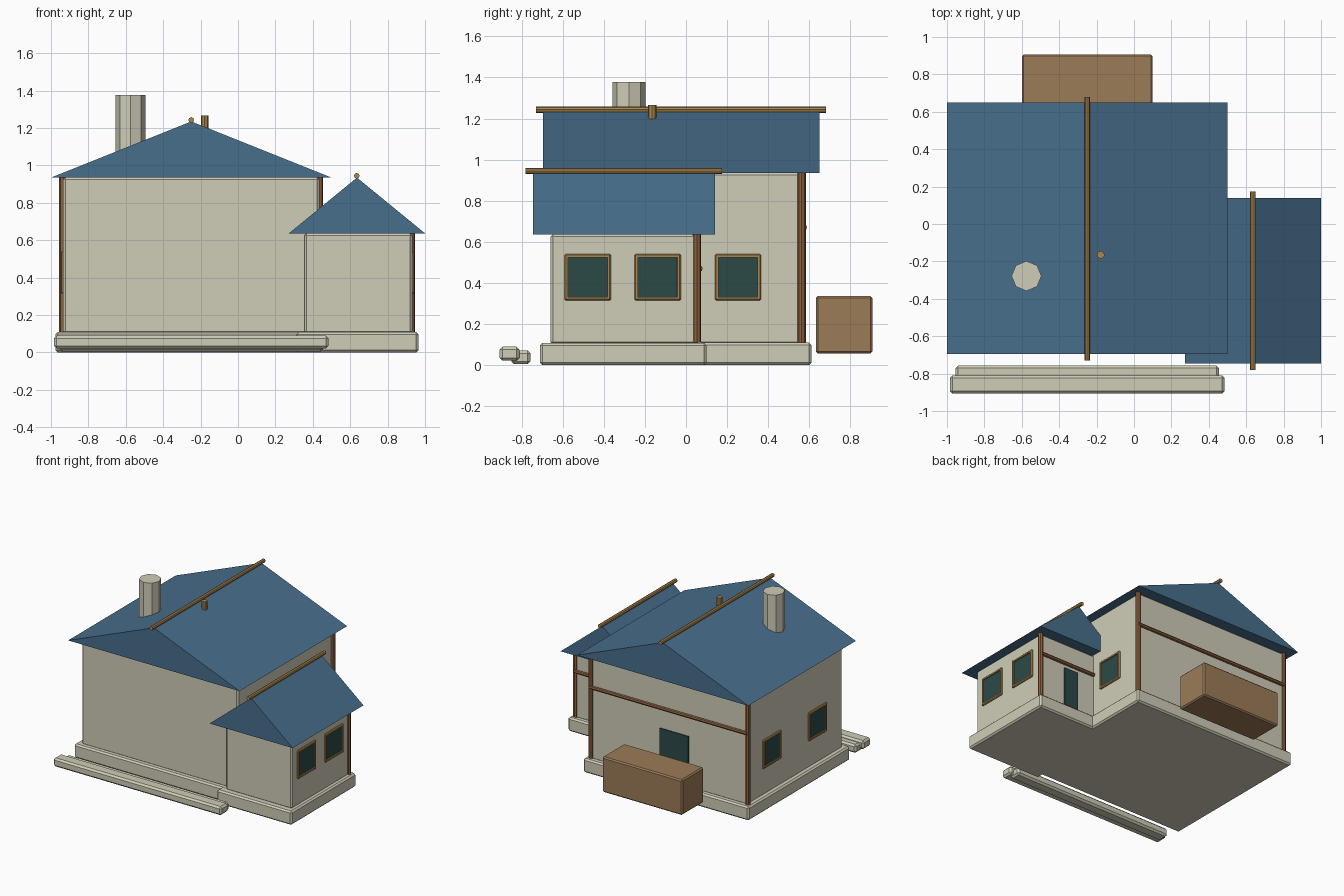
import bpy, bmesh
from mathutils import Vector

cube = bpy.data.objects.get("Cube")
if cube:
    bpy.data.objects.remove(cube, do_unlink=True)


def material(name, r, g, b):
    color = [(c / 255) ** 2.2 for c in (r, g, b)] + [1]
    m = bpy.data.materials.new(name)
    m.use_nodes = True
    m.diffuse_color = color
    m.node_tree.nodes["Principled BSDF"].inputs["Base Color"].default_value = color
    return m


CREAM = material("cream plaster", 206, 203, 182)
BLUE = material("blue roof", 73, 110, 139)
CRATE = material("crate brown", 155, 123, 89)
POST = material("dark timber", 140, 97, 65)
TRIM = material("golden timber", 168, 133, 80)
GLASS = material("dark teal", 47, 74, 72)


def finish(name, bm, *mats):
    bmesh.ops.recalc_face_normals(bm, faces=bm.faces)
    mesh = bpy.data.meshes.new(name)
    bm.to_mesh(mesh)
    bm.free()
    for m in mats:
        mesh.materials.append(m)
    obj = bpy.data.objects.new(name, mesh)
    bpy.context.scene.collection.objects.link(obj)
    return obj


def box_mesh(lo, hi, bevel=0):
    lo, hi = Vector(lo), Vector(hi)
    bm = bmesh.new()
    bmesh.ops.create_cube(bm, size=1)
    for v in bm.verts:
        v.co = (lo + hi) / 2 + v.co * (hi - lo)
    if bevel:
        bmesh.ops.bevel(bm, geom=list(bm.edges), offset=bevel, segments=1,
                        profile=0.5, affect='EDGES')
    return bm


def box(name, lo, hi, mat, bevel=0.0):
    return finish(name, box_mesh(lo, hi, bevel), mat)


def rod(name, a, b, radius, mat, sides=8):
    a, b = Vector(a), Vector(b)
    bm = bmesh.new()
    bmesh.ops.create_cone(bm, cap_ends=True, segments=sides, radius1=radius,
                          radius2=radius, depth=(b - a).length)
    turn = Vector((0, 0, 1)).rotation_difference(b - a).to_matrix()
    for v in bm.verts:
        v.co = (a + b) / 2 + turn @ v.co
    return finish(name, bm, mat)


def gable_roof(name, x0, x1, y0, y1, eave, ridge):
    bm = bmesh.new()
    profile = [(x0, eave), (x1, eave), ((x0 + x1) / 2, ridge)]
    face = bm.faces.new([bm.verts.new((x, y0, z)) for x, z in profile])
    ext = bmesh.ops.extrude_face_region(bm, geom=[face])
    for v in ext["geom"]:
        if isinstance(v, bmesh.types.BMVert):
            v.co.y = y1
    # keep the front gable closed
    if not face.is_valid:
        bmesh.ops.holes_fill(bm, edges=bm.edges, sides=3)
    return finish(name, bm, BLUE)


def window(name, wall_x, y, side):
    """Framed window on a side wall, with the pane inset into the frame."""
    half, z, out = 0.113, 0.428, wall_x + side * 0.012
    inner = wall_x - side * 0.03
    bm = box_mesh((min(out, inner), y - half, z - half),
                  (max(out, inner), y + half, z + half), 0.006)
    bmesh.ops.recalc_face_normals(bm, faces=bm.faces)
    pane = max(bm.faces, key=lambda f: f.calc_center_median().x * side)
    bmesh.ops.inset_region(bm, faces=[pane], thickness=0.016)
    bmesh.ops.inset_region(bm, faces=[pane], thickness=0.001, depth=-0.008)
    pane.material_index = 1
    finish(name, bm, TRIM, GLASS)


# Stone plinths
box("main_plinth", (-0.975, -0.66, 0), (0.475, 0.61, 0.11), CREAM, 0.012)
box("wing_plinth", (0.31, -0.71, 0), (0.965, 0.10, 0.109), CREAM, 0.012)

# Walls
box("main_walls", (-0.935, -0.62, 0.1), (0.435, 0.57, 0.937), CREAM, 0.012)
box("wing_walls", (0.355, -0.66, 0.1), (0.932, 0.062, 0.637), CREAM, 0.012)

# Roofs and ridge poles
gable_roof("main_roof", -1.0, 0.5, -0.695, 0.65, 0.935, 1.235)
gable_roof("wing_roof", 0.272, 1.0, -0.745, 0.14, 0.637, 0.935)
rod("main_ridge_pole", (-0.25, -0.73, 1.243), (-0.25, 0.68, 1.243), 0.015, TRIM)
rod("wing_ridge_pole", (0.635, -0.78, 0.945), (0.635, 0.175, 0.945), 0.015, TRIM)

# Chimney and roof peg
rod("chimney", (-0.575, -0.278, 0.95), (-0.575, -0.278, 1.378), 0.08, CREAM)
rod("roof_peg", (-0.178, -0.165, 1.1), (-0.178, -0.165, 1.267), 0.021, TRIM)

# Timber posts and rails on the back walls
for name, x, y, top in (("left_back_post", -0.936, 0.563, 0.935),
                        ("right_back_post", 0.434, 0.563, 0.935),
                        ("wing_back_post", 0.926, 0.054, 0.637)):
    rod(name, (x, y, 0.11), (x, y, top), 0.02, POST)
rod("main_back_rail", (-0.94, 0.574, 0.67), (0.44, 0.574, 0.67), 0.015, POST)
rod("wing_back_rail", (0.43, 0.066, 0.47), (0.93, 0.066, 0.47), 0.015, POST)

# Back doors
box("main_back_door", (-0.425, 0.565, 0.11), (-0.175, 0.579, 0.51), GLASS)
box("wing_back_door", (0.59, 0.055, 0.11), (0.71, 0.072, 0.43), GLASS)

# Windows
window("wing_front_window", 0.932, -0.478, 1)
window("wing_back_window", 0.932, -0.138, 1)
window("main_right_window", 0.435, 0.253, 1)
window("main_left_back_window", -0.935, 0.265, -1)
window("main_left_front_window", -0.935, -0.305, -1)

# Crate behind the house and long front steps
box("crate", (-0.6, 0.632, 0.057), (0.1, 0.907, 0.337), CRATE, 0.01)
box("rear_step", (-0.955, -0.85, 0.005), (0.455, -0.757, 0.072), CREAM, 0.014)
box("front_step", (-0.985, -0.907, 0.022), (0.485, -0.81, 0.09), CREAM, 0.014)
